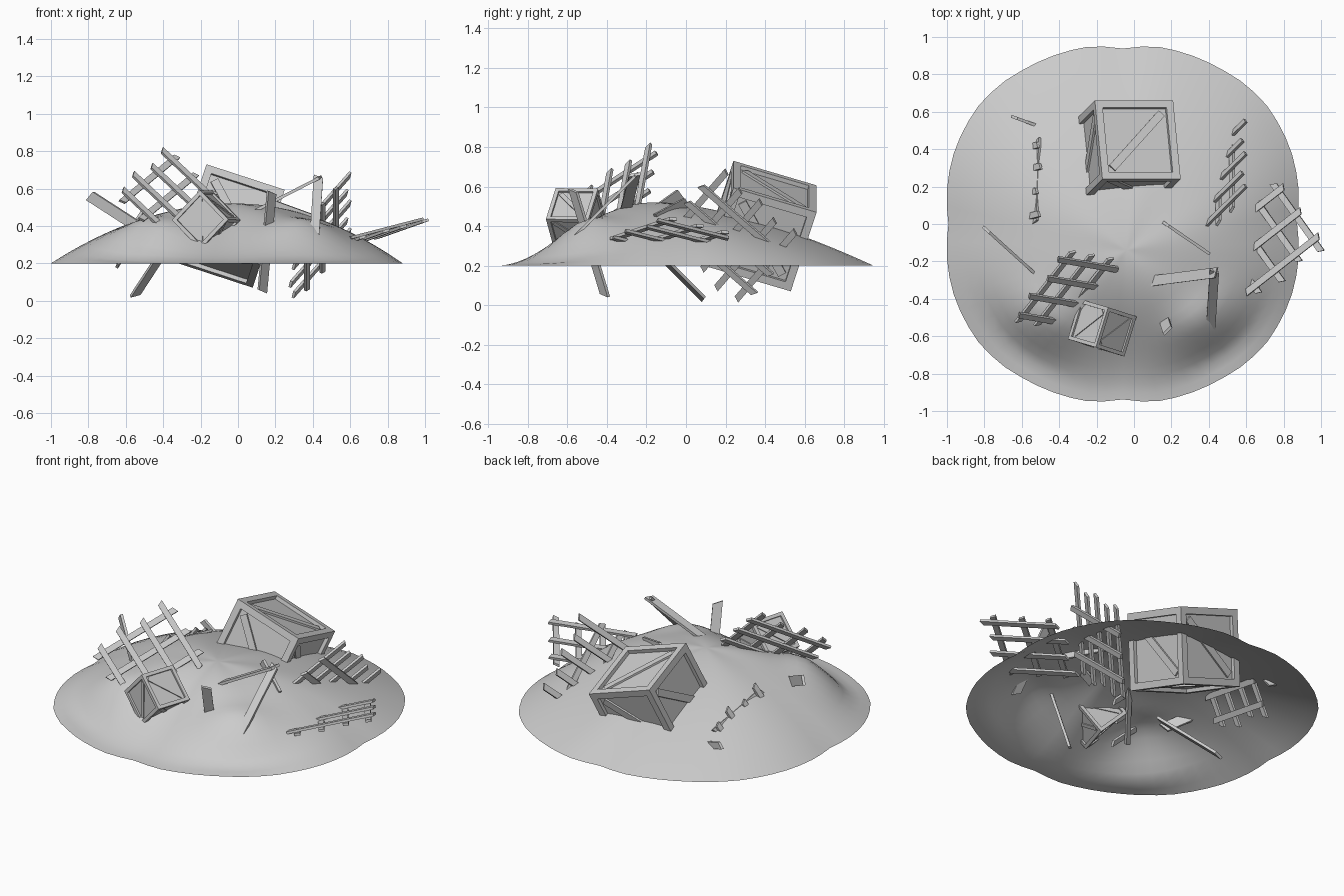
import bpy, bmesh, math
from mathutils import Vector as V, Matrix

if "Cube" in bpy.data.objects:
    bpy.data.objects.remove(bpy.data.objects["Cube"])


def finish(bm, name, smooth=False):
    bmesh.ops.recalc_face_normals(bm, faces=bm.faces)
    me = bpy.data.meshes.new(name)
    bm.to_mesh(me)
    bm.free()
    ob = bpy.data.objects.new(name, me)
    bpy.context.collection.objects.link(ob)
    if smooth:
        for p in me.polygons:
            p.use_smooth = True
    return ob


def frame(c, x, y):
    """Matrix at c with local x along x and local y as near y as possible."""
    x = V(x).normalized()
    y = (V(y) - x * x.dot(V(y))).normalized()
    return Matrix.Translation(V(c)) @ Matrix((x, y, x.cross(y))).transposed().to_4x4()


def add_board(bm, m, length, width, thick, skew=0.0):
    """Box along local x, with slanted sawn ends."""
    vs = bmesh.ops.create_cube(bm, size=1)["verts"]
    for v in vs:
        s = skew * (1 if v.co.y > 0 else -1)
        v.co = m @ V((v.co.x * length + s, v.co.y * width, v.co.z * thick))


def plank(name, a, b, width=0.05, thick=0.016, side=(0, 0, 1), skew=0.012):
    bm = bmesh.new()
    a, b = V(a), V(b)
    add_board(bm, frame((a + b) / 2, b - a, side), (b - a).length, width, thick, skew)
    finish(bm, name)


def lattice(name, c, a, b, la, lb, rails, slats, width=0.034, thick=0.015):
    """Fence panel: rails run along a, slats along b."""
    m = frame(c, a, b)
    bm = bmesh.new()
    for o in rails:
        add_board(bm, m @ Matrix.Translation((0, o, thick / 2)), la, width, thick, 0.008)
    turn = Matrix.Rotation(math.pi / 2, 4, 'Z')
    for i, o in enumerate(slats):
        shift = 0.015 * (-1) ** i
        add_board(bm, m @ Matrix.Translation((o, shift, -thick / 2)) @ turn, lb, width, thick, 0.008)
    finish(bm, name)


def crate(name, c, s, x, y):
    """Box with framed, recessed panels and a diagonal brace on each side."""
    bm = bmesh.new()
    bmesh.ops.create_cube(bm, size=s)
    faces = bm.faces[:]
    bmesh.ops.inset_individual(bm, faces=faces, thickness=s * 0.13)
    bmesh.ops.inset_individual(bm, faces=faces, thickness=0.0001, depth=-s * 0.05)
    w = s * 0.74
    for n in ((1, 0, 0), (-1, 0, 0), (0, 1, 0), (0, -1, 0), (0, 0, 1), (0, 0, -1)):
        u = V((1, 0, 0)) if n[2] else V((0, 0, 1))
        t = V(n).cross(u)
        add_board(bm, frame(V(n) * s * 0.455, u + t, u - t), w * 1.33, s * 0.1, s * 0.04)
    bmesh.ops.transform(bm, matrix=frame(c, x, y), verts=bm.verts)
    finish(bm, name)


# Earth mound: open shell, wavy rounded-square rim, peak shifted to the front
bm = bmesh.new()
N, R = 64, 18
apex = V((-0.04, -0.14))
RIM = ((0, 0.932), (12, 0.96), (24, 0.982), (40, 0.998), (50, 0.992),
       (57, 0.982), (70, 0.972), (79, 0.966), (90, 0.938))


def rim_radius(th):
    d = math.degrees(th) % 180
    d = 180 - d if d > 90 else d
    for (a, ra), (b, rb) in zip(RIM, RIM[1:]):
        if d <= b + 1e-6:
            return ra + (rb - ra) * (d - a) / (b - a)
    return RIM[-1][1]


def mound_point(i, k):
    th, t = 2 * math.pi * i / N, k / R
    r = rim_radius(th)
    p = apex.lerp(V((-0.06 + r * math.cos(th), r * math.sin(th))), t)
    s = math.sin(th)
    if s < 0:
        f = (1 - t * t) ** (1 + 0.3 * s * s + 0.7 * s ** 8)
    else:
        f = 1 - t ** (2 - 0.5 * s)
    # steep banks at the two front corners
    diag = max(0, -s) * math.sin(2 * th) ** 4
    f += diag * (0.2 * math.exp(-((t - 0.62) / 0.13) ** 2) - 0.14 * math.exp(-((t - 0.87) / 0.07) ** 2))
    f += 0.03 * math.sin(5 * th + 1) * t * (1 - t) * 2
    return (p.x, p.y, 0.2 + 0.32 * max(f, 0))


top = bm.verts.new((apex.x, apex.y, 0.52))
rings = [[bm.verts.new(mound_point(i, k)) for i in range(N)] for k in range(1, R + 1)]
for i in range(N):
    j = (i + 1) % N
    bm.faces.new((top, rings[0][i], rings[0][j]))
    for a, b in zip(rings, rings[1:]):
        bm.faces.new((a[i], b[i], b[j], a[j]))
finish(bm, "earth_mound", True)

# Half-buried crates
crate("large_crate", (-0.045, 0.385, 0.4), 0.44, (0.95, 0, -0.31), (0, 0.95, -0.31))
crate("small_crate", (-0.17, -0.555, 0.432), 0.224, (0.68, -0.22, -0.7), (0.28, 0.96, 0))

# Broken fence panels
lattice("front_left_fence", (-0.355, -0.36, 0.545), (0.29, 0.37, 0.24), (0.3, -0.05, -0.28),
        0.53, 0.44, (-0.16, -0.02, 0.12), (-0.21, -0.07, 0.07, 0.21))
lattice("back_right_fence", (0.445, 0.22, 0.34), (0.0, 0.75, -0.65), (0.55, 0.5, 0.66),
        0.56, 0.54, (-0.15, 0.0, 0.13), (-0.23, -0.115, 0.0, 0.115, 0.23))
lattice("right_fence", (0.7, -0.08, 0.345), (0.77, 0.6, 0.2), (-0.64, 0.75, -0.22),
        0.5, 0.45, (-0.17, 0.0, 0.16), (-0.2, -0.06, 0.08, 0.21))
lattice("back_left_fence", (-0.57, 0.22, 0.33), (0.03, 1, -0.2), (0.55, 0.2, 0.8),
        0.45, 0.24, (-0.06, 0.08), (-0.19, -0.06, 0.07, 0.19))

# Loose planks: start, end, width
plank("upright_plank", (0.18, -0.57, 0.58), (0.13, -0.41, 0.05), 0.055, side=(1, 0.8, 0))
plank("left_plank", (-0.79, -0.03, 0.56), (-0.48, -0.31, 0.36), 0.06)
plank("sunken_plank", (-0.55, 0.09, 0.03), (-0.36, -0.2, 0.32), 0.05, side=(1, 0.6, 0))
plank("leaning_plank", (0.05, -0.31, 0.46), (0.44, -0.26, 0.66), 0.055, side=(0, 1, 0))
plank("prop_plank", (0.43, -0.25, 0.66), (0.41, -0.55, 0.36), 0.05, side=(1, 0, 0))
plank("centre_plank", (0.17, 0.0, 0.52), (0.39, -0.15, 0.44), 0.05)
plank("back_stub", (-0.64, 0.57, 0.34), (-0.53, 0.53, 0.3), 0.04)
